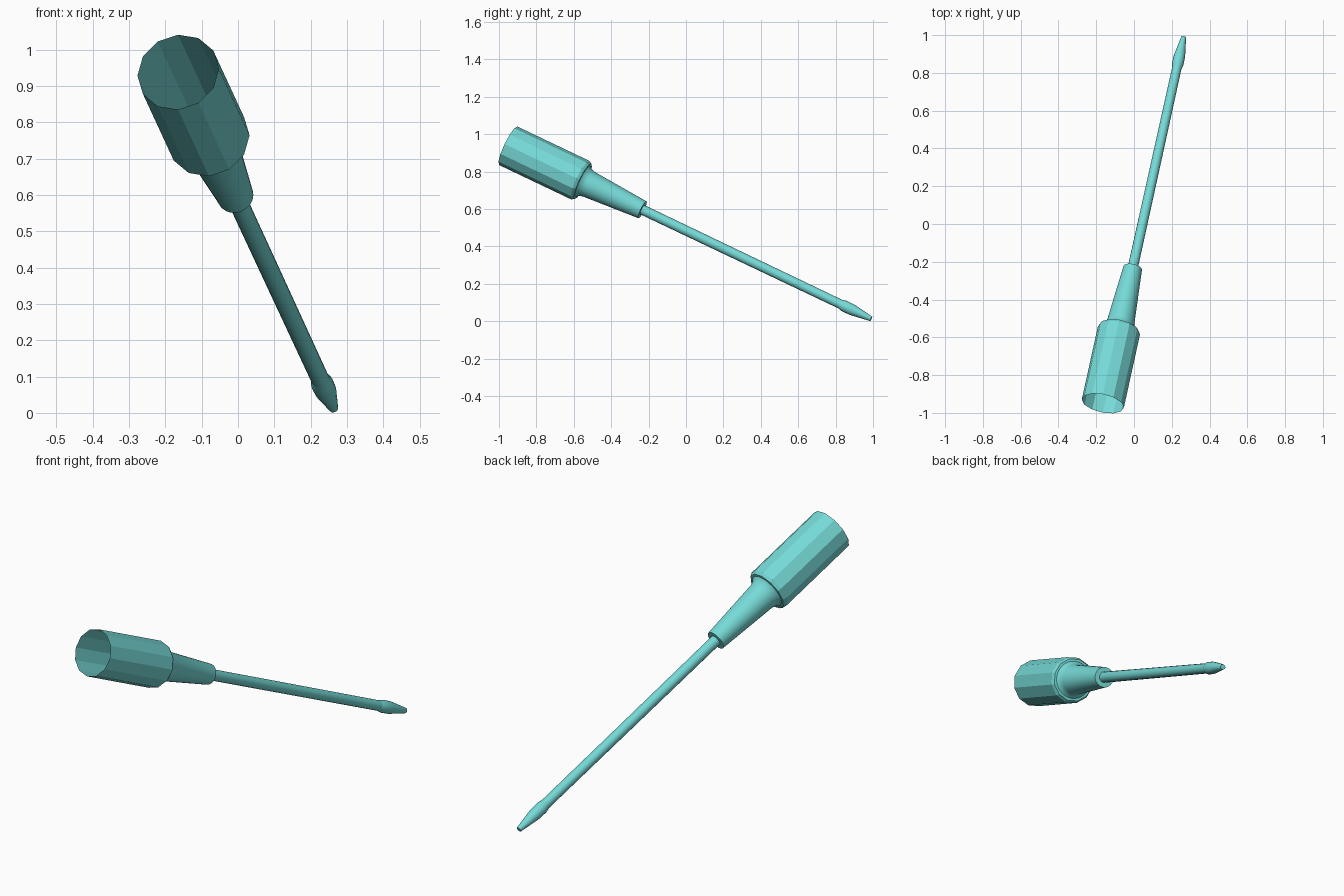
import bpy, bmesh, math
from mathutils import Vector, Matrix

if "Cube" in bpy.data.objects:
    bpy.data.objects.remove(bpy.data.objects["Cube"])

# Tool axis from the open handle end to the blade tip
start = Vector((-0.165, -0.95, 0.938))
tip = Vector((0.263, 0.99, 0.013))
L = (tip - start).length
axis = (tip - start).normalized()
up = Vector((0, -axis.z, axis.y)).normalized()
side = up.cross(axis)
M = Matrix((side, up, axis)).transposed().to_4x4()
M.translation = start

mat = bpy.data.materials.new("turquoise")
mat.diffuse_color = (0.18, 0.70, 0.68, 1)
mat.use_nodes = True
mat.node_tree.nodes["Principled BSDF"].inputs["Base Color"].default_value = mat.diffuse_color


def lathe(name, profile, sides, smooth=True, cap_end=False):
    """Revolve (distance, radius) pairs around the tool axis."""
    bm = bmesh.new()
    rings = [[bm.verts.new((r * math.cos(2 * math.pi * i / sides),
                            r * math.sin(2 * math.pi * i / sides), d))
              for i in range(sides)] for d, r in profile]
    for a, b in zip(rings, rings[1:]):
        for i in range(sides):
            j = (i + 1) % sides
            bm.faces.new((a[i], a[j], b[j], b[i]))
    if cap_end:
        bm.faces.new(rings[-1])
    me = bpy.data.meshes.new(name)
    bm.to_mesh(me)
    bm.free()
    me.materials.append(mat)
    ob = bpy.data.objects.new(name, me)
    ob.matrix_world = M
    bpy.context.collection.objects.link(ob)
    if smooth:
        bpy.context.view_layer.objects.active = ob
        ob.select_set(True)
        bpy.ops.object.shade_smooth_by_angle(angle=math.radians(40))
        ob.select_set(False)
    return ob


# Faceted, open-ended grip with its shoulder face
lathe("grip", [(0, 0.114), (0.435, 0.114), (0.45, 0.105), (0.452, 0.07)], 12, smooth=False)

# Tapered neck flaring into the grip
lathe("neck", [(0.45, 0.092), (0.46, 0.081), (0.485, 0.073), (0.81, 0.05)], 32, cap_end=True)

# Slim shaft
lathe("shaft", [(0.80, 0.027), (2.06, 0.025)], 16)

# Tapered bit, slightly wider than the shaft where it begins
lathe("bit", [(2.0, 0.024), (2.03, 0.031), (2.08, 0.03), (L, 0.013)], 16, cap_end=True)
